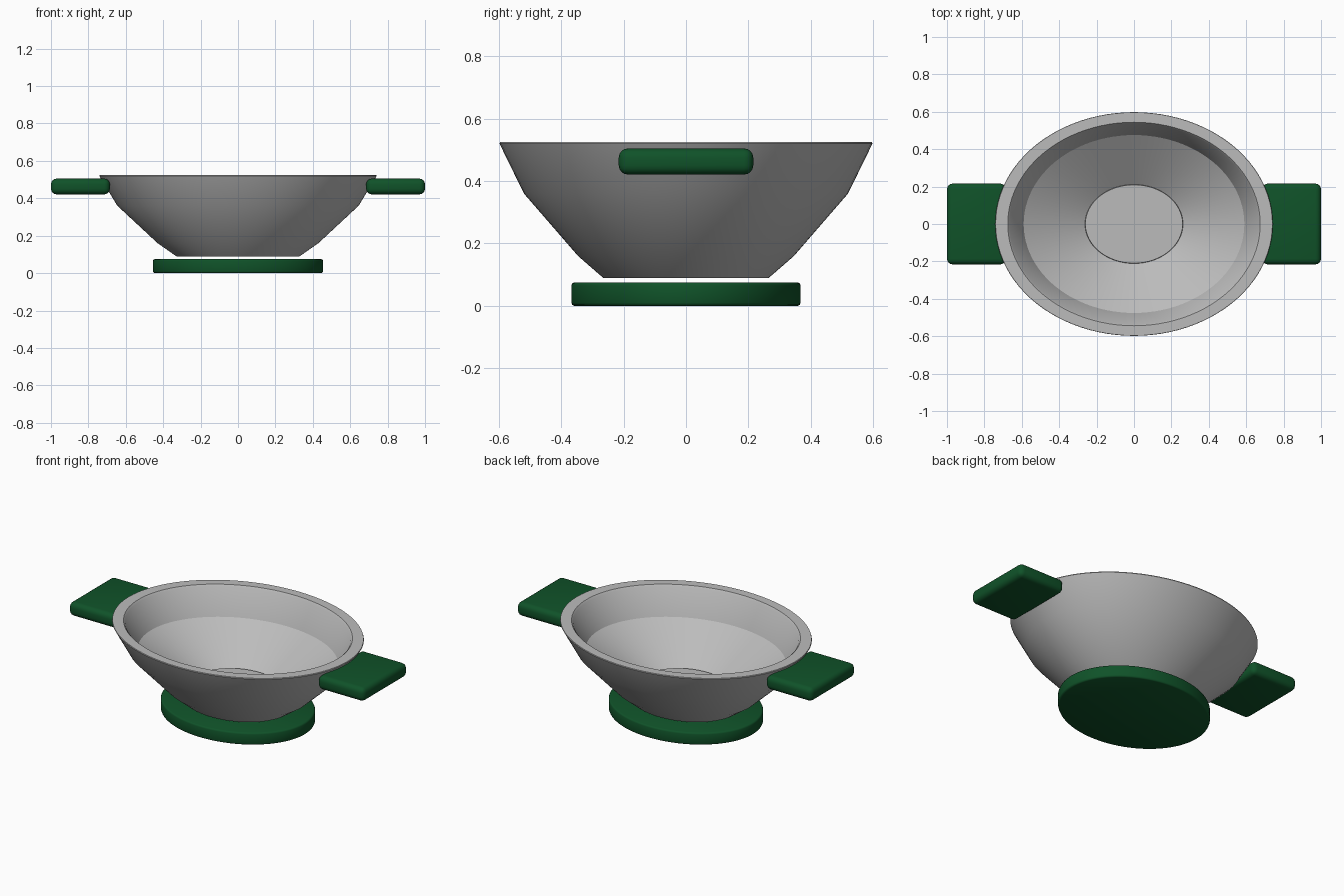
import bpy, bmesh, math

if "Cube" in bpy.data.objects:
    bpy.data.objects.remove(bpy.data.objects["Cube"], do_unlink=True)

SEGMENTS = 96


def material(name, color):
    mat = bpy.data.materials.new(name)
    mat.use_nodes = True
    mat.diffuse_color = color
    mat.node_tree.nodes["Principled BSDF"].inputs["Base Color"].default_value = color
    return mat


grey = material("light grey", (0.5, 0.5, 0.5, 1))
green = material("dark green", (0.005, 0.085, 0.022, 1))


def finish(name, bm, mat, angle):
    bmesh.ops.recalc_face_normals(bm, faces=bm.faces)
    mesh = bpy.data.meshes.new(name)
    bm.to_mesh(mesh)
    bm.free()
    obj = bpy.data.objects.new(name, mesh)
    bpy.context.collection.objects.link(obj)
    mesh.materials.append(mat)
    bpy.ops.object.select_all(action='DESELECT')
    obj.select_set(True)
    bpy.context.view_layer.objects.active = obj
    bpy.ops.object.shade_smooth_by_angle(angle=math.radians(angle))
    return obj


def oval_lathe(name, profile, depth_ratio, mat, angle):
    """Closed oval solid from (half width, height) pairs, capped at both ends."""
    bm = bmesh.new()
    rings = []
    for r, z in profile:
        ring = []
        for i in range(SEGMENTS):
            a = math.tau * i / SEGMENTS
            ring.append(bm.verts.new((r * math.cos(a), r * depth_ratio * math.sin(a), z)))
        rings.append(ring)
    for low, high in zip(rings, rings[1:]):
        for i in range(SEGMENTS):
            j = (i + 1) % SEGMENTS
            bm.faces.new((low[i], low[j], high[j], high[i]))
    bm.faces.new(rings[0])
    bm.faces.new(rings[-1])
    return finish(name, bm, mat, angle)


# Bowl: up the outside, over the rim, down to a slightly raised floor
oval_lathe("bowl", [(0.33, 0.09), (0.43, 0.16), (0.645, 0.36), (0.742, 0.52),
                    (0.74, 0.525), (0.675, 0.525), (0.665, 0.515), (0.59, 0.36),
                    (0.262, 0.165), (0.26, 0.18)], 0.806, grey, 32)

# Oval foot below the bowl
oval_lathe("foot", [(0.445, 0), (0.452, 0.003), (0.455, 0.01), (0.455, 0.065),
                    (0.452, 0.072), (0.445, 0.075)], 0.808, green, 50)

# Rounded slab handles on both sides
for name, side in (("left_handle", 1), ("right_handle", -1)):
    bm = bmesh.new()
    bmesh.ops.create_cube(bm, size=1)
    bmesh.ops.scale(bm, vec=(0.315, 0.432, 0.084), verts=bm.verts)
    bmesh.ops.translate(bm, vec=(side * 0.8425, 0, 0.463), verts=bm.verts)
    bmesh.ops.bevel(bm, geom=bm.edges[:], offset=0.03, segments=4,
                    profile=0.5, affect='EDGES')
    finish(name, bm, green, 40)
